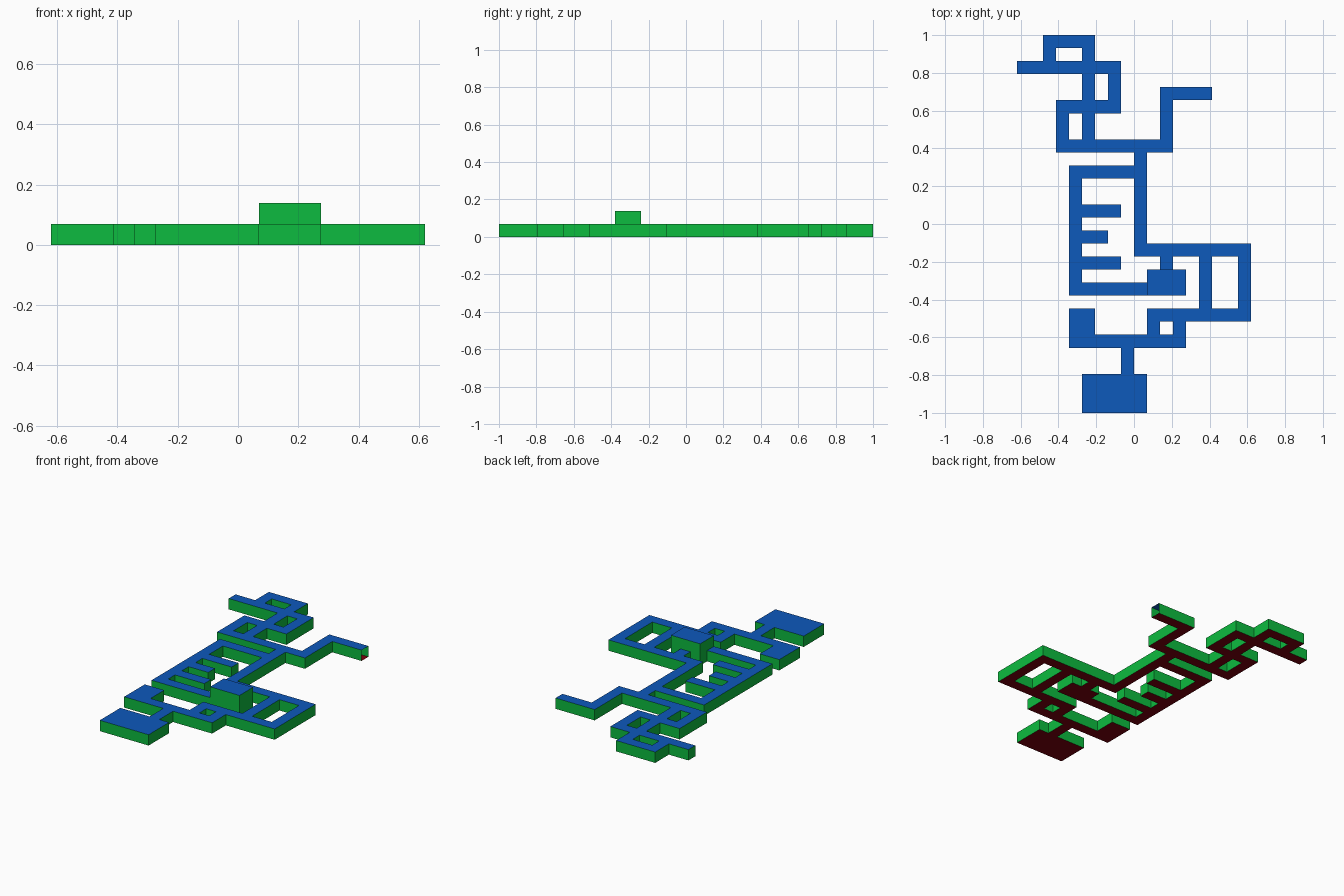
import bpy, bmesh
from mathutils import Vector

if "Cube" in bpy.data.objects:
    bpy.data.objects.remove(bpy.data.objects["Cube"])

S = 2 / 29                      # one grid cell
COLS, ROWS = 18, 29

# Plan rectangles in cells: (col start, col end, row start, row end), rows from the back
corridors = [
    (2, 6, 0, 1), (2, 3, 0, 3), (5, 6, 0, 9), (0, 8, 2, 3), (7, 8, 2, 6),       # back loops
    (3, 8, 5, 6), (3, 4, 5, 9), (3, 12, 8, 9),
    (11, 12, 4, 9), (11, 15, 4, 5),                                             # entrance arm
    (9, 10, 8, 17), (4, 10, 10, 11), (4, 5, 10, 20), (4, 10, 19, 20),           # middle passages
    (4, 8, 13, 14), (4, 7, 15, 16), (4, 8, 17, 18),                             # dead ends
    (9, 18, 16, 17), (11, 12, 16, 18), (14, 15, 16, 22), (17, 18, 16, 22),      # right loop
    (10, 18, 21, 22), (10, 11, 21, 24), (12, 13, 21, 24), (4, 13, 23, 24),      # front loop
    (8, 9, 23, 26),
]
tall_room = (10, 13, 18, 20)
rooms = [tall_room, (4, 6, 21, 24), (5, 10, 26, 29)]


def cells_of(rect, layer):
    c0, c1, r0, r1 = rect
    return {(c, ROWS - 1 - r, layer) for c in range(c0, c1) for r in range(r0, r1)}


cells = set().union(*(cells_of(r, 0) for r in corridors + rooms))
cells |= cells_of(tall_room, 1)

# The entrance arm is open at its right end
open_face = ((14, ROWS - 1 - 4, 0), (1, 0, 0))


def shell(name, color, directions):
    """Outer faces of the cell set that look in the given directions."""
    bm = bmesh.new()
    for cell in sorted(cells):
        for d in directions:
            neighbour = tuple(a + b for a, b in zip(cell, d))
            if neighbour in cells or (cell, d) == open_face:
                continue
            n = Vector(d)
            u = Vector((d[1], d[2], d[0]))
            v = n.cross(u)
            mid = Vector(cell) + Vector((.5, .5, .5)) + n / 2
            corners = [mid + (u * a + v * b) / 2
                       for a, b in ((-1, -1), (1, -1), (1, 1), (-1, 1))]
            bm.faces.new([bm.verts.new(((p.x - COLS / 2) * S, (p.y - ROWS / 2) * S, p.z * S))
                          for p in corners])
    bmesh.ops.remove_doubles(bm, verts=bm.verts, dist=1e-4)
    mesh = bpy.data.meshes.new(name)
    bm.to_mesh(mesh)
    bm.free()
    mat = bpy.data.materials.new(name + "_color")
    mat.diffuse_color = color
    mat.use_nodes = True
    mat.node_tree.nodes["Principled BSDF"].inputs["Base Color"].default_value = mat.diffuse_color
    mesh.materials.append(mat)
    bpy.context.collection.objects.link(bpy.data.objects.new(name, mesh))


shell("floors", (0.20, 0.0, 0.004, 1), [(0, 0, -1)])
shell("walls", (0.004, 0.50, 0.05, 1), [(1, 0, 0), (-1, 0, 0), (0, 1, 0), (0, -1, 0)])
shell("ceilings", (0.004, 0.10, 0.50, 1), [(0, 0, 1)])
